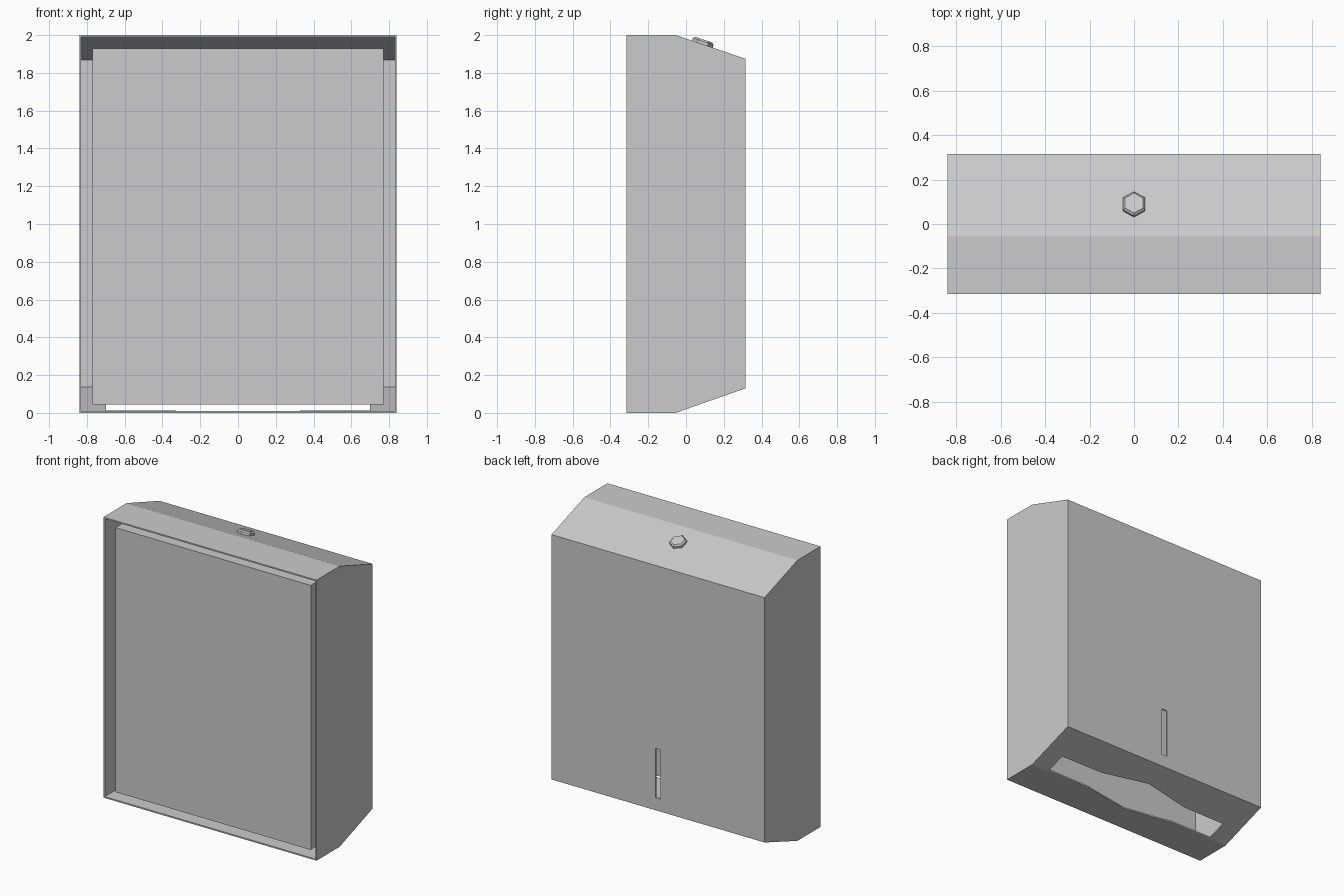
import bpy, bmesh
from math import atan2, pi
from mathutils import Matrix, Vector

if "Cube" in bpy.data.objects:
    bpy.data.objects.remove(bpy.data.objects["Cube"])


def make_object(name, bm):
    bmesh.ops.recalc_face_normals(bm, faces=bm.faces)
    mesh = bpy.data.meshes.new(name)
    bm.to_mesh(mesh)
    bm.free()
    ob = bpy.data.objects.new(name, mesh)
    bpy.context.collection.objects.link(ob)
    return ob


def prism(name, points, offset, open_last=False):
    """Closed outline extruded along offset; open_last leaves out the last side."""
    bm = bmesh.new()
    a = [bm.verts.new(p) for p in points]
    b = [bm.verts.new(Vector(p) + Vector(offset)) for p in points]
    bm.faces.new(a)
    bm.faces.new(b[::-1])
    n = len(points)
    for i in range(n - 1 if open_last else n):
        j = (i + 1) % n
        bm.faces.new((a[i], b[i], b[j], a[j]))
    return make_object(name, bm)


def solidify(ob, thickness):
    mod = ob.modifiers.new("wall", 'SOLIDIFY')
    mod.thickness = thickness
    mod.offset = -1
    mod.use_even_offset = True


# Folded cover, open at the wall side
W = 0.84
profile = [(-0.315, 0), (-0.055, 0), (0.315, 0.13),
           (0.315, 1.875), (-0.055, 2), (-0.315, 2)]
cover = prism("cover", [(-W, y, z) for y, z in profile], (2 * W, 0, 0), True)
solidify(cover, 0.01)

# Towel opening in the bottom and level window in the front
half = [(-0.70, 0.068), (-0.36, 0.07), (0, 0.13), (0.36, 0.07), (0.70, 0.068)]
outline = [(x, 0.022 - d) for x, d in half] + [(x, 0.022 + d) for x, d in half[::-1]]
towel_cut = prism("towel_opening_cutter", [(x, y, -0.1) for x, y in outline], (0, 0, 0.3))
window_cut = prism("window_cutter",
                   [(-0.021, 0.25, 0.22), (0.021, 0.25, 0.22),
                    (0.021, 0.25, 0.57), (-0.021, 0.25, 0.57)], (0, 0.2, 0))
for cutter in (towel_cut, window_cut):
    mod = cover.modifiers.new(cutter.name, 'BOOLEAN')
    mod.operation = 'DIFFERENCE'
    mod.solver = 'EXACT'
    mod.object = cutter
    cutter.hide_render = True
    cutter.display_type = 'WIRE'

# Back tray: plate with flanges on the top and sides, open below
tray_pts = [(-0.77, -0.28, 0.045), (-0.77, -0.28, 1.93),
            (0.77, -0.28, 1.93), (0.77, -0.28, 0.045)]
bm = bmesh.new()
back = [bm.verts.new(p) for p in tray_pts]
rim = [bm.verts.new((x, 0.03, z)) for x, y, z in tray_pts]
bm.faces.new(back)
for i in range(3):
    bm.faces.new((back[i], rim[i], rim[i + 1], back[i + 1]))
tray = make_object("back_tray", bm)
solidify(tray, 0.008)

# Hexagonal lock button on the sloped top
bm = bmesh.new()
rings = []
for radius, h in ((0.058, -0.004), (0.058, 0.015), (0.047, 0.025)):
    ring = bmesh.ops.create_circle(bm, segments=6, radius=radius)["verts"]
    bmesh.ops.translate(bm, verts=ring, vec=(0, 0, h))
    rings.append(ring)
for lo, hi in zip(rings, rings[1:]):
    for i in range(6):
        j = (i + 1) % 6
        bm.faces.new((lo[i], lo[j], hi[j], hi[i]))
bm.faces.new(rings[0][::-1])
bm.faces.new(rings[-1])
if abs(rings[0][0].co.x) > abs(rings[0][0].co.y):
    bmesh.ops.rotate(bm, verts=bm.verts, matrix=Matrix.Rotation(pi / 6, 3, 'Z'))
button = make_object("lock_button", bm)
button.location = (0, 0.086, 1.952)
button.rotation_euler.x = -atan2(0.125, 0.37)
